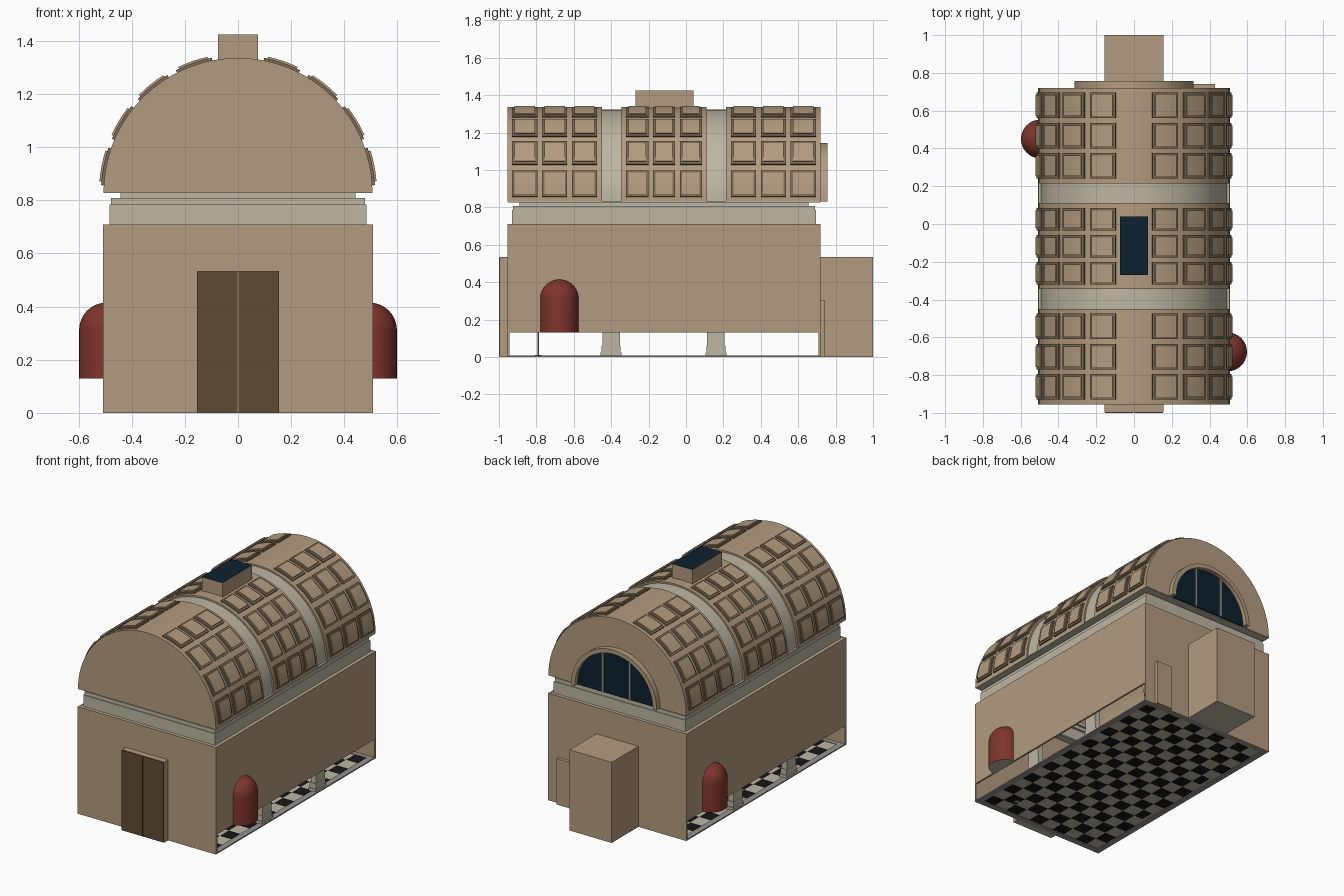
import bpy, bmesh, math
from mathutils import Matrix

cube = bpy.data.objects.get("Cube")
if cube:
    bpy.data.objects.remove(cube, do_unlink=True)


def material(name, r, g, b):
    m = bpy.data.materials.new(name)
    m.use_nodes = True
    m.diffuse_color = (r, g, b, 1)
    m.node_tree.nodes["Principled BSDF"].inputs["Base Color"].default_value = (r, g, b, 1)
    return m


TAN = material("tan plaster", .45, .33, .215)
STONE = material("pale stone", .51, .47, .37)
EDGE = material("coffer brown", .2, .145, .09)
WOOD = material("dark wood", .11, .07, .035)
RED = material("dark red", .21, .034, .026)
GLASS = material("navy glass", .004, .015, .029)
BLACK = material("black tile", .008, .008, .008)
GREY = material("grey trim", .3, .295, .29)

FRONT, BACK, HALF = -.955, .72, .508    # outer wall planes
SPRING = .83                            # height where the vault starts


def finish(name, bm, mats, rule=None, smooth=False):
    bmesh.ops.recalc_face_normals(bm, faces=bm.faces)
    if rule:
        for f in bm.faces:
            f.material_index = rule(f)
    me = bpy.data.meshes.new(name)
    bm.to_mesh(me)
    bm.free()
    for m in mats:
        me.materials.append(m)
    ob = bpy.data.objects.new(name, me)
    bpy.context.collection.objects.link(ob)
    if smooth:
        bpy.ops.object.select_all(action='DESELECT')
        ob.select_set(True)
        bpy.context.view_layer.objects.active = ob
        bpy.ops.object.shade_smooth_by_angle(angle=math.radians(30))
    return ob


def add_box(bm, x0, x1, y0, y1, z0, z1):
    mat = Matrix.Translation(((x0 + x1) / 2, (y0 + y1) / 2, (z0 + z1) / 2))
    mat = mat @ Matrix.Diagonal((x1 - x0, y1 - y0, z1 - z0, 1))
    bmesh.ops.create_cube(bm, size=1, matrix=mat)


def box(name, dims, mats, rule=None):
    bm = bmesh.new()
    add_box(bm, *dims)
    return finish(name, bm, mats, rule)


def ring(name, inset, width, z0, z1, mat):
    """Rectangular band running round the hall."""
    x, y0, y1 = HALF - inset, FRONT + inset, BACK - inset
    bm = bmesh.new()
    for s in (-1, 1):
        add_box(bm, min(s * x, s * (x - width)), max(s * x, s * (x - width)), y0, y1, z0, z1)
    add_box(bm, width - x, x - width, y0, y0 + width, z0, z1)
    add_box(bm, width - x, x - width, y1 - width, y1, z0, z1)
    return finish(name, bm, [mat])


def add_arc(bm, r0, r1, a0, a1, y0, y1, n):
    """Curved slab about the vault axis, angles in degrees; r0 = 0 makes a disc."""
    angles = [math.radians(a0 + (a1 - a0) * i / n) for i in range(n + 1)]

    def row(r, y):
        return [bm.verts.new((r * math.cos(a), y, SPRING + r * math.sin(a))) for a in angles]
    if r0 == 0:
        face = bm.faces.new(row(r1, y0))
        ext = bmesh.ops.extrude_face_region(bm, geom=[face])["geom"]
        bmesh.ops.translate(bm, vec=(0, y1 - y0, 0),
                            verts=[v for v in ext if isinstance(v, bmesh.types.BMVert)])
        return
    rows = [row(r0, y0), row(r1, y0), row(r1, y1), row(r0, y1)]
    for k in range(4):
        p, q = rows[k], rows[(k + 1) % 4]
        for i in range(n):
            bm.faces.new((p[i], p[i + 1], q[i + 1], q[i]))
    for end in (0, -1):
        bm.faces.new([r[end] for r in rows])


def arc(name, r0, r1, y0, y1, mat):
    bm = bmesh.new()
    add_arc(bm, r0, r1, 0, 180, y0, y1, 48)
    return finish(name, bm, [mat], smooth=True)


def underside(f):
    return 1 if f.normal.z < -.9 else 0


# Walls: end walls reach the ground, side walls stop above an open gap
box("front_wall", (-HALF, HALF, FRONT, FRONT + .012, 0, .71), [TAN])
box("back_wall", (-HALF, HALF, BACK - .012, BACK, 0, .71), [TAN])
for side, s in (("left", 1), ("right", -1)):
    xs = sorted((s * HALF, s * (HALF - .012)))
    box(side + "_wall", (*xs, FRONT + .012, BACK - .012, .13, .71), [TAN])

# Cornice
ring("wall_ledge", .001, .06, .702, .709, STONE)
ring("cornice_frieze", .024, .04, .709, .785, STONE)
ring("cornice_lip", .03, .05, .785, .808, STONE)
ring("cornice_neck", .065, .03, .808, SPRING, STONE)
ring("vault_soffit", .002, .09, SPRING - .003, SPRING + .003, STONE)

# Barrel vault: bays, ribs and end walls
bays = [(FRONT, -.45), (-.345, .11), (.215, BACK)]
for i, (y0, y1) in enumerate(bays):
    arc(f"vault_bay_{i + 1}", .495, .506, y0, y1, TAN)
for i in range(2):
    arc(f"vault_rib_{i + 1}", .478, .492, bays[i][1] - .01, bays[i + 1][0] + .01, STONE)
arc("front_gable", 0, .506, FRONT, FRONT + .012, TAN)
arc("back_gable", 0, .506, BACK - .012, BACK, TAN)

# Coffers: stepped frame and raised panel
frames, panels = bmesh.new(), bmesh.new()
for y0, y1 in bays:
    pitch = (y1 - y0 - .025) / 3
    for col in range(3):
        ya = y0 + .025 + col * pitch
        yb = ya + pitch - .025
        for r in range(4):
            low = 3 + 20 * r
            for a in (low, 180 - low - 16):
                add_arc(frames, .5, .516, a, a + 16, ya, yb, 4)
                add_arc(panels, .51, .523, a + 1.5, a + 14.5, ya + .013, yb - .013, 4)
finish("coffer_frames", frames, [EDGE], smooth=True)
finish("coffer_panels", panels, [TAN], smooth=True)

# Skylight
box("skylight", (-.075, .075, -.27, .04, 1.3, 1.425), [TAN, GLASS],
    lambda f: 1 if f.normal.z > .9 else 0)

# Half-round back window
arc("window_frame", .287, .315, BACK - .005, .757, TAN)
arc("window_glass", 0, .29, BACK - .005, BACK + .008, GLASS)
for s in (-1, 1):
    box("window_mullion", (s * .1 - .006, s * .1 + .006, BACK, BACK + .016,
                           SPRING, SPRING + .267), [STONE])

# Front doorway, back alcove and small back door
box("front_doorway", (-.155, .155, -.995, FRONT, 0, .535), [TAN, STONE], underside)
for s in (-1, 1):
    box("door_leaf", (*sorted((s * .002, s * .154)), -1, -.994, .002, .533), [WOOD])
box("back_alcove", (-.155, .155, BACK, 1, 0, .535), [TAN, STONE], underside)
box("small_back_door", (.31, .43, BACK, .742, 0, .305), [TAN])

# Domed side niches: half-turn lathe
for side, s, yc in (("left", 1, -.677), ("right", -1, .45)):
    R, base, spring = .103, .13, .312
    profile = [(0, base), (R, base)]
    profile += [(R * math.cos(t * math.pi / 20), spring + R * math.sin(t * math.pi / 20))
                for t in range(11)]
    bm = bmesh.new()
    vs = [bm.verts.new((0, r, z)) for r, z in profile]
    es = [bm.edges.new(e) for e in zip(vs, vs[1:])]
    bmesh.ops.spin(bm, geom=vs + es, axis=(0, 0, 1), cent=(0, 0, 0),
                   angle=-s * math.pi, steps=20)
    bmesh.ops.remove_doubles(bm, verts=bm.verts, dist=.0005)
    bmesh.ops.translate(bm, verts=bm.verts, vec=(s * .495, yc, 0))
    finish(side + "_niche", bm, [RED, STONE],
           lambda f: 1 if f.calc_center_median().z < base + .001 else 0, smooth=True)

# Pilasters with flared bases, and slim posts
for s in (-1, 1):
    for y in (-.4, .16):
        bm = bmesh.new()
        add_box(bm, *sorted((s * .455, s * .494)), y - .047, y + .047, .06, .702)
        add_box(bm, *sorted((s * .445, s * .496)), y - .056, y + .056, .004, .025)
        add_box(bm, *sorted((s * .45, s * .495)), y - .051, y + .051, .025, .06)
        finish("pilaster", bm, [STONE])
    bm = bmesh.new()
    for r, z0, z1 in ((.017, .004, .01), (.005, .01, .15)):
        bmesh.ops.create_cone(bm, cap_ends=True, segments=12, radius1=r, radius2=r,
                              depth=z1 - z0,
                              matrix=Matrix.Translation((s * .3, -.79, (z0 + z1) / 2)))
    finish("barrier_post", bm, [GREY])

# Checkered floor with a plain border
ring("floor_border", .001, .04, 0, .008, GREY)
bm = bmesh.new()
nx, ny = 10, 17
X, Y0, Y1 = HALF - .035, FRONT + .035, BACK - .035
grid = [[bm.verts.new((-X + 2 * X * i / nx, Y0 + (Y1 - Y0) * j / ny, .004))
         for j in range(ny + 1)] for i in range(nx + 1)]
for i in range(nx):
    for j in range(ny):
        f = bm.faces.new((grid[i][j], grid[i + 1][j], grid[i + 1][j + 1], grid[i][j + 1]))
        f.material_index = (i + j) % 2
finish("tiled_floor", bm, [STONE, BLACK])
